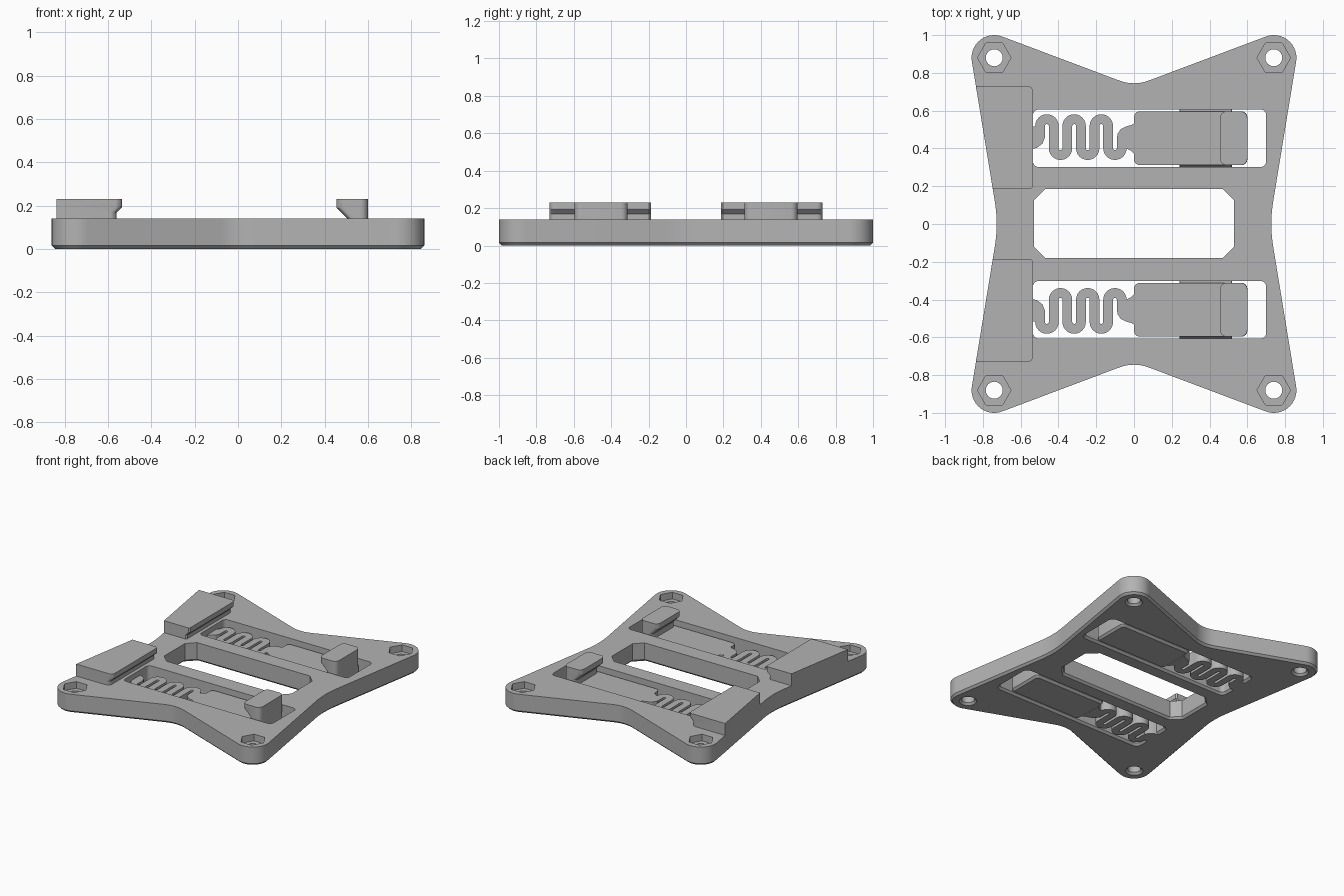
import bpy, bmesh, math
from mathutils import Vector

old = bpy.data.objects.get("Cube")
if old:
    bpy.data.objects.remove(old, do_unlink=True)

grey = bpy.data.materials.new("plain grey")
grey.use_nodes = True
colour = (0.45, 0.45, 0.45, 1)
grey.diffuse_color = colour
grey.node_tree.nodes["Principled BSDF"].inputs["Base Color"].default_value = colour

TOP, RAISED, LOW = 0.14, 0.23, 0.10   # plate top, block top, slider top
CH = 0.015                            # chamfer on the underside
LANE = 0.454                          # y centre of each slot


def loft(name, layers):
    """Solid through a stack of (outline, z) layers of equal point count."""
    bm = bmesh.new()
    rings = [[bm.verts.new((p[0], p[1], z)) for p in pts] for pts, z in layers]
    n = len(rings[0])
    for a, b in zip(rings, rings[1:]):
        for i in range(n):
            j = (i + 1) % n
            bm.faces.new((a[i], a[j], b[j], b[i]))
    bm.faces.new(rings[0])
    bm.faces.new(rings[-1])
    bmesh.ops.recalc_face_normals(bm, faces=bm.faces)
    mesh = bpy.data.meshes.new(name)
    bm.to_mesh(mesh)
    bm.free()
    mesh.materials.append(grey)
    obj = bpy.data.objects.new(name, mesh)
    bpy.context.collection.objects.link(obj)
    return obj


def arc(cx, cy, r, a0, a1, n):
    return [(cx + r * math.cos(math.radians(a0 + (a1 - a0) * i / n)),
             cy + r * math.sin(math.radians(a0 + (a1 - a0) * i / n)))
            for i in range(n + 1)]


def rounded(x0, x1, y0, y1, r, n=6):
    """Rectangle with rounded corners (n=1 gives cut corners)."""
    return (arc(x1 - r, y1 - r, r, 0, 90, n) + arc(x0 + r, y1 - r, r, 90, 180, n)
            + arc(x0 + r, y0 + r, r, 180, 270, n) + arc(x1 - r, y0 + r, r, 270, 360, n))


def normals(pts, closed=True):
    out = []
    for i, p in enumerate(pts):
        prev = pts[i - 1] if closed or i else p
        nxt = pts[(i + 1) % len(pts)] if closed or i < len(pts) - 1 else p
        d = (Vector(nxt) - Vector(prev)).normalized()
        out.append(Vector((d.y, -d.x)))
    return out


def offset(pts, d):
    """Grow (d > 0) or shrink a counter-clockwise outline."""
    return [Vector(p) + n * d for p, n in zip(pts, normals(pts))]


def flip(pts, s):
    return [(p[0], s * p[1]) for p in pts]


def combine(obj, other, operation):
    mod = obj.modifiers.new("combine", 'BOOLEAN')
    mod.operation, mod.solver, mod.object = operation, 'EXACT', other
    bpy.context.view_layer.objects.active = obj
    bpy.ops.object.modifier_apply(modifier=mod.name)
    bpy.data.objects.remove(other, do_unlink=True)


def cut_through(obj, pts):
    """Through hole with a chamfered mouth underneath."""
    wide = offset(pts, CH)
    combine(obj, loft("cutter", [(offset(pts, CH * 2), -CH), (wide, 0), (pts, CH), (pts, 0.3)]),
            'DIFFERENCE')


def bend(a, c, b, n=8):
    a, b, c = Vector(a), Vector(b), Vector(c)
    return [a.lerp(c, i / n).lerp(c.lerp(b, i / n), i / n) for i in range(n + 1)]


# Waisted base plate: round corners joined by softly bent edges
corner = arc(0.74, 0.88, 0.12, -9.5, 110.8, 16)
outline = corner + bend((0.08, 0.76), (0, 0.73), (-0.08, 0.76))
outline += [(-x, y) for x, y in reversed(corner)]
outline += bend((-0.737, 0.12), (-0.717, 0), (-0.737, -0.12))
outline += [(-x, -y) for x, y in corner]
outline += bend((-0.08, -0.76), (0, -0.73), (0.08, -0.76))
outline += [(x, -y) for x, y in reversed(corner)]
outline += bend((0.737, -0.12), (0.717, 0), (0.737, 0.12))
plate = loft("base_plate", [(offset(outline, -CH), 0), (outline, CH), (outline, TOP)])

# Centre window and the two slider slots
window = [(-0.53, -0.12), (-0.47, -0.18), (0.47, -0.18), (0.53, -0.12),
          (0.53, 0.125), (0.47, 0.185), (-0.47, 0.185), (-0.53, 0.125)]
cut_through(plate, window)
for s in (1, -1):
    cut_through(plate, rounded(-0.535, 0.70, s * LANE - 0.152, s * LANE + 0.152, 0.03))

# Screw holes with hexagonal nut pockets
for x in (-0.74, 0.74):
    for y in (-0.88, 0.88):
        cut_through(plate, arc(x, y, 0.045, 0, 348.75, 31))
        pocket = arc(x, y, 0.089, 0, 300, 5)
        combine(plate, loft("pocket", [(pocket, 0.09), (pocket, 0.3)]), 'DIFFERENCE')

# Serpentine spring centreline
pitch, r = 0.072, 0.036
path = [(-0.497, LANE)]
for k in range(6):
    x = -0.461 + k * pitch
    if k % 2 == 0:
        path += arc(x, LANE + 0.065, r, 180, 0, 12)
    else:
        path += arc(x, LANE - 0.053, r, 180, 360, 12)
path.append((-0.065, LANE + 0.01))
side = normals(path, closed=False)
ribbon = [Vector(p) + n * 0.026 for p, n in zip(path, side)]
ribbon += [Vector(p) - n * 0.026 for p, n in reversed(list(zip(path, side)))]

# Flared ends of the spring
root = [(-0.55, 0.395), (-0.515, 0.403), (-0.485, 0.425), (-0.471, 0.46),
        (-0.471, 0.50), (-0.523, 0.515), (-0.55, 0.515)]
neck = [(0.01, 0.36), (0.01, 0.54), (-0.012, 0.525), (-0.045, 0.515), (-0.07, 0.503),
        (-0.088, 0.475), (-0.091, 0.43), (-0.06, 0.40), (-0.035, 0.398), (-0.012, 0.385)]


def block(x):
    """Outline of a raised end block whose inner face stands at x."""
    return [(-0.748, 0.187), (x - 0.01, 0.187), (x, 0.197)] + \
        arc(x - 0.03, 0.70, 0.03, 0, 90, 6) + [(-0.837, 0.73)]


for s, place in ((1, "back"), (-1, "front")):
    # Spring
    spring = loft(place + "_spring", [(flip(ribbon, s), 0.0), (flip(ribbon, s), LOW)])
    for part in (root, neck):
        combine(spring, loft("flare", [(flip(part, s), 0.0), (flip(part, s), LOW)]), 'UNION')

    # Sliding latch bar
    y0, y1 = s * LANE - 0.142, s * LANE + 0.142
    bar = rounded(0, 0.60, y0, y1, 0.03)
    loft(place + "_slider", [(offset(bar, -CH), 0), (bar, CH), (bar, LOW)])

    # Guide tongue along both sides of the bar
    def tongue(w):
        return rounded(0.24, 0.52, s * LANE - w, s * LANE + w, 0.004, 1)
    loft(place + "_guide_tongue", [(tongue(0.14), 0.03), (tongue(0.157), 0.06), (tongue(0.14), 0.09)])

    # Latch head with undercut lip
    def head(x):
        return rounded(x, 0.60, y0, y1, 0.035)
    loft(place + "_latch_head", [(head(0.505), LOW - 0.01), (head(0.505), TOP),
                                 (head(0.455), 0.19), (head(0.455), RAISED)])

    # Raised end block with undercut lip
    loft(place + "_end_block", [(flip(block(x), s), z) for x, z in
                                ((-0.56, TOP - 0.005), (-0.56, 0.168), (-0.535, 0.193), (-0.535, RAISED))])

# Smooth curved walls, keep edges sharp
bpy.ops.object.select_all(action='DESELECT')
for obj in bpy.context.scene.objects:
    if obj.type == 'MESH':
        obj.select_set(True)
        bpy.context.view_layer.objects.active = obj
bpy.ops.object.shade_smooth_by_angle(angle=math.radians(25))
